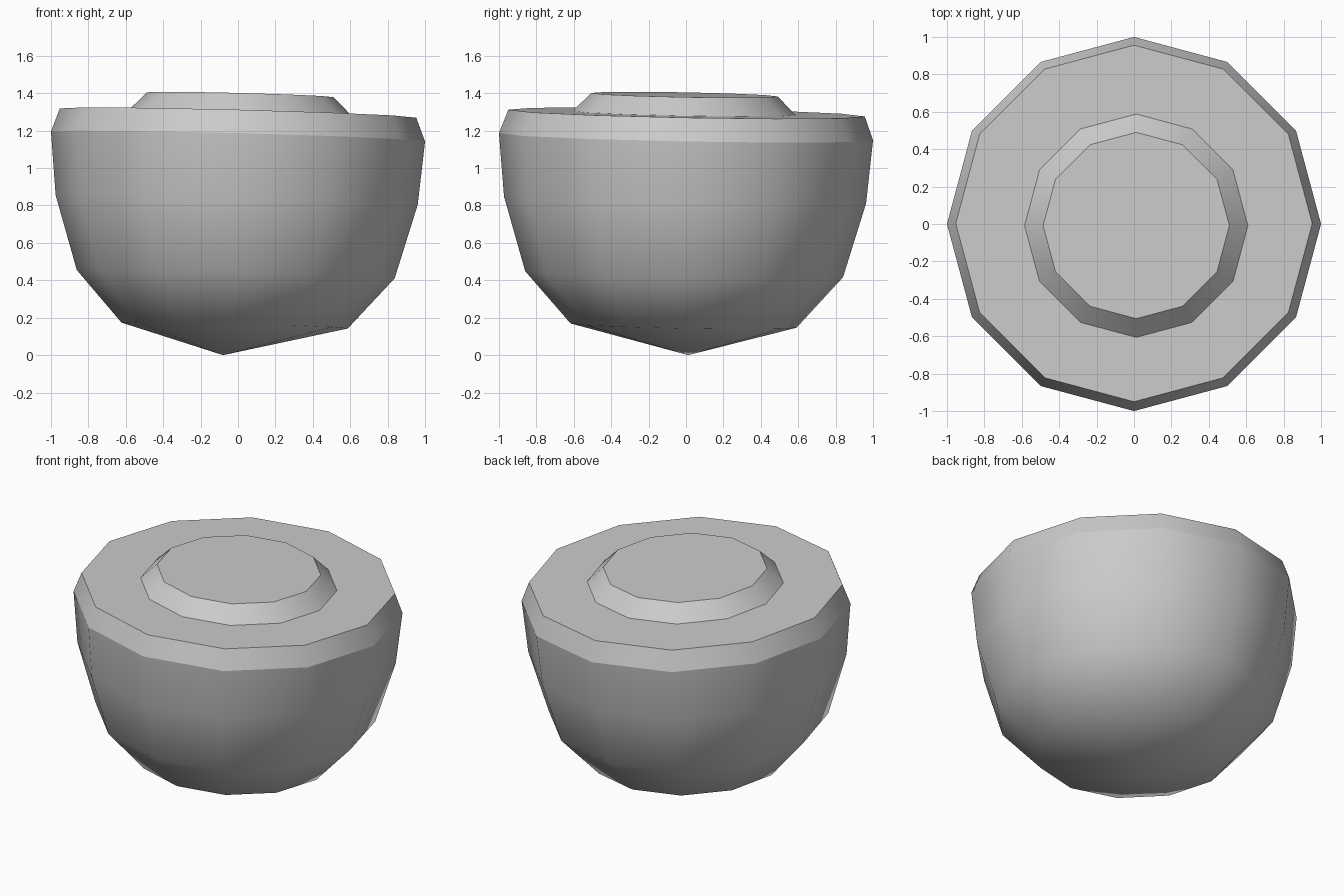
import bpy, bmesh
from math import sin, cos, pi

cube = bpy.data.objects.get("Cube")
if cube:
    bpy.data.objects.remove(cube, do_unlink=True)

SIDES = 12
TILT_X, TILT_Y = -0.026, -0.019   # slope of every ring

grey = bpy.data.materials.new("plain grey")
grey.use_nodes = True
colour = (0.6, 0.6, 0.6, 1)
grey.diffuse_color = colour
grey.node_tree.nodes["Principled BSDF"].inputs["Base Color"].default_value = colour


def add_ring(bm, x, y, z, radius):
    """One twelve-sided ring, slightly tilted."""
    ring = []
    for i in range(SIDES):
        a = 2 * pi * i / SIDES
        dx, dy = radius * cos(a), radius * sin(a)
        ring.append(bm.verts.new((x + dx, y + dy, z + TILT_X * dx + TILT_Y * dy)))
    return ring


def crease(bm, ring):
    for a, b in zip(ring, ring[1:] + ring[:1]):
        bm.edges.get((a, b)).smooth = False


# Rings from the bottom up: centre x, y, z, radius, sharp edge
rings = [
    (-0.018, -0.013, 0.158, 0.605, False),
    (-0.012, -0.010, 0.433, 0.85, False),
    (-0.007, -0.005, 0.83, 0.968, False),
    (0, 0, 1.168, 1.0, True),          # rim
    (0, 0.003, 1.294, 0.953, True),    # shoulder
    (0.012, -0.009, 1.294, 0.597, True),   # collar foot
    (0.012, -0.008, 1.392, 0.498, True),   # collar top
]

bm = bmesh.new()
tip = bm.verts.new((-0.08, 0.012, 0))
loops = [add_ring(bm, *r[:4]) for r in rings]

# Pointed base, walls and flat cap
for i in range(SIDES):
    j = (i + 1) % SIDES
    bm.faces.new((tip, loops[0][j], loops[0][i]))
    for low, high in zip(loops, loops[1:]):
        bm.faces.new((low[i], low[j], high[j], high[i]))
bm.faces.new(loops[-1])

for face in bm.faces:
    face.smooth = True
for ring, spec in zip(loops, rings):
    if spec[4]:
        crease(bm, ring)
bmesh.ops.recalc_face_normals(bm, faces=bm.faces)

mesh = bpy.data.meshes.new("rounded_body")
bm.to_mesh(mesh)
bm.free()
mesh.materials.append(grey)
body = bpy.data.objects.new("rounded_body", mesh)
bpy.context.collection.objects.link(body)
